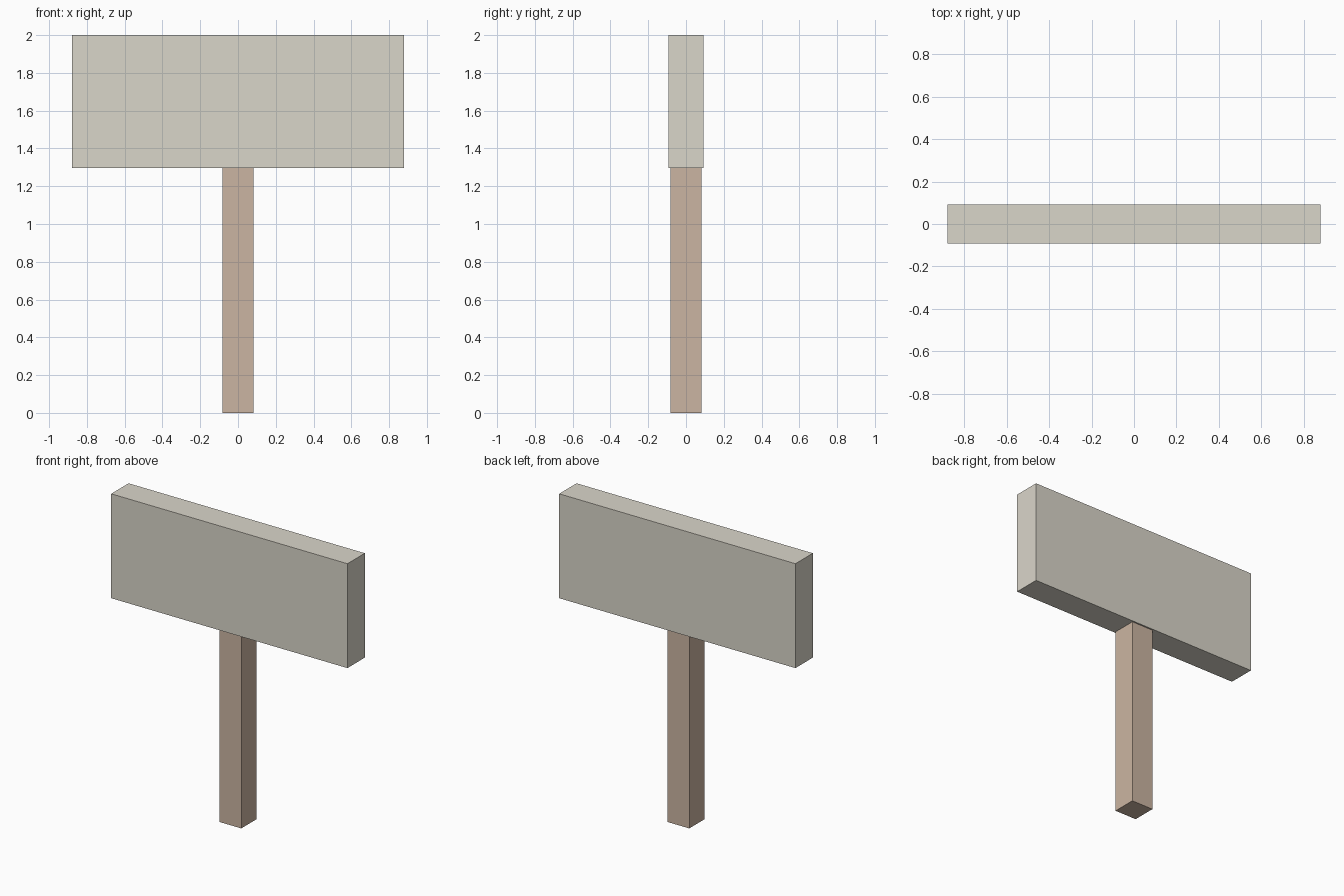
import bpy

if "Cube" in bpy.data.objects:
    bpy.data.objects.remove(bpy.data.objects["Cube"])


def material(name, colour):
    mat = bpy.data.materials.new(name)
    mat.diffuse_color = (*colour, 1.0)
    mat.use_nodes = True
    mat.node_tree.nodes["Principled BSDF"].inputs["Base Color"].default_value = mat.diffuse_color
    return mat


def box(name, width, depth, bottom, top, mat):
    bpy.ops.mesh.primitive_cube_add(size=1, location=(0, 0, (bottom + top) / 2))
    obj = bpy.context.object
    obj.name = name
    obj.scale = (width, depth, top - bottom)
    bpy.ops.object.transform_apply(location=False, rotation=False, scale=True)
    obj.data.materials.append(mat)
    return obj


post_mat = material("brown_wood", (0.60, 0.46, 0.36))
board_mat = material("pale_board", (0.70, 0.67, 0.59))

JOINT = 1.297  # height where the post meets the board

# Square post
box("sign_post", 0.164, 0.164, 0.0, JOINT, post_mat)

# Wide sign board resting on the post
box("sign_board", 1.76, 0.185, JOINT, 2.0, board_mat)
